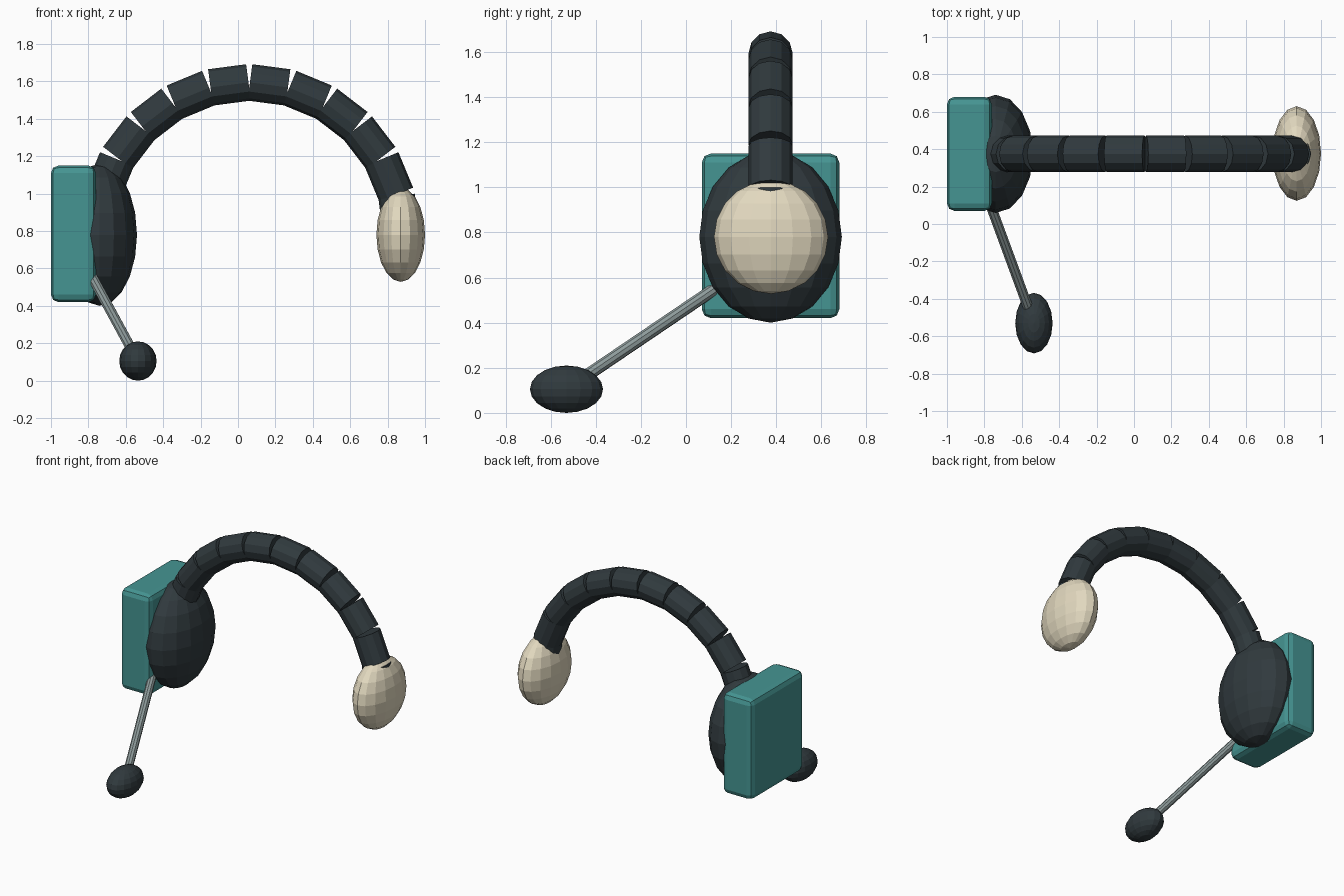
import bpy, math
from mathutils import Vector

if "Cube" in bpy.data.objects:
    bpy.data.objects.remove(bpy.data.objects["Cube"])


def material(name, rgb):
    m = bpy.data.materials.new(name)
    m.diffuse_color = (*rgb, 1)
    m.use_nodes = True
    m.node_tree.nodes["Principled BSDF"].inputs["Base Color"].default_value = m.diffuse_color
    return m


DARK = material("dark", (0.03, 0.042, 0.048))
TEAL = material("teal", (0.06, 0.30, 0.29))
CREAM = material("cream", (0.76, 0.69, 0.52))
STEEL = material("steel", (0.27, 0.33, 0.33))


def finish(name, mat):
    ob = bpy.context.object
    ob.name = name
    ob.data.materials.append(mat)
    return ob


def ellipsoid(name, centre, radii, mat):
    bpy.ops.mesh.primitive_uv_sphere_add(segments=16, ring_count=10, location=centre)
    ob = finish(name, mat)
    ob.scale = radii
    return ob


def rod(name, a, b, radius, sides, mat):
    a, b = Vector(a), Vector(b)
    bpy.ops.mesh.primitive_cylinder_add(vertices=sides, radius=radius,
                                        depth=(b - a).length, location=(a + b) / 2)
    ob = finish(name, mat)
    ob.rotation_euler = (b - a).to_track_quat('Z', 'Y').to_euler()
    return ob


Y, Z = 0.375, 0.78

# Outer block with rounded edges
bpy.ops.mesh.primitive_cube_add(size=1, location=(-0.88, Y, 0.785))
block = finish("side_block", TEAL)
block.dimensions = (0.24, 0.61, 0.73)
bpy.ops.object.transform_apply(location=False, rotation=False, scale=True)
bevel = block.modifiers.new("bevel", 'BEVEL')
bevel.width = 0.04
bevel.segments = 2

# Ear pads
ellipsoid("ear_cushion", (-0.74, Y, Z), (0.2, 0.316, 0.38), DARK)
ellipsoid("opposite_pad", (0.87, Y + 0.002, Z), (0.13, 0.253, 0.252), CREAM)

# Segmented headband: twelve short cylinders around a half circle
CX, R, LENGTH, COUNT = 0.06, 0.808, 0.205, 12
for i in range(COUNT):
    t = math.pi * (i + 0.5) / COUNT
    mid = Vector((CX + R * math.cos(t), Y, Z + R * math.sin(t)))
    tangent = Vector((-math.sin(t), 0, math.cos(t))) * LENGTH / 2
    rod(f"headband_segment_{i + 1}", mid - tangent, mid + tangent, 0.098, 12, DARK)

# Microphone boom and tip
tip = (-0.535, -0.53, 0.105)
rod("microphone_boom", (-0.80, 0.19, 0.592), tip, 0.028, 10, STEEL)
ellipsoid("microphone_tip", tip, (0.1, 0.162, 0.105), DARK)
